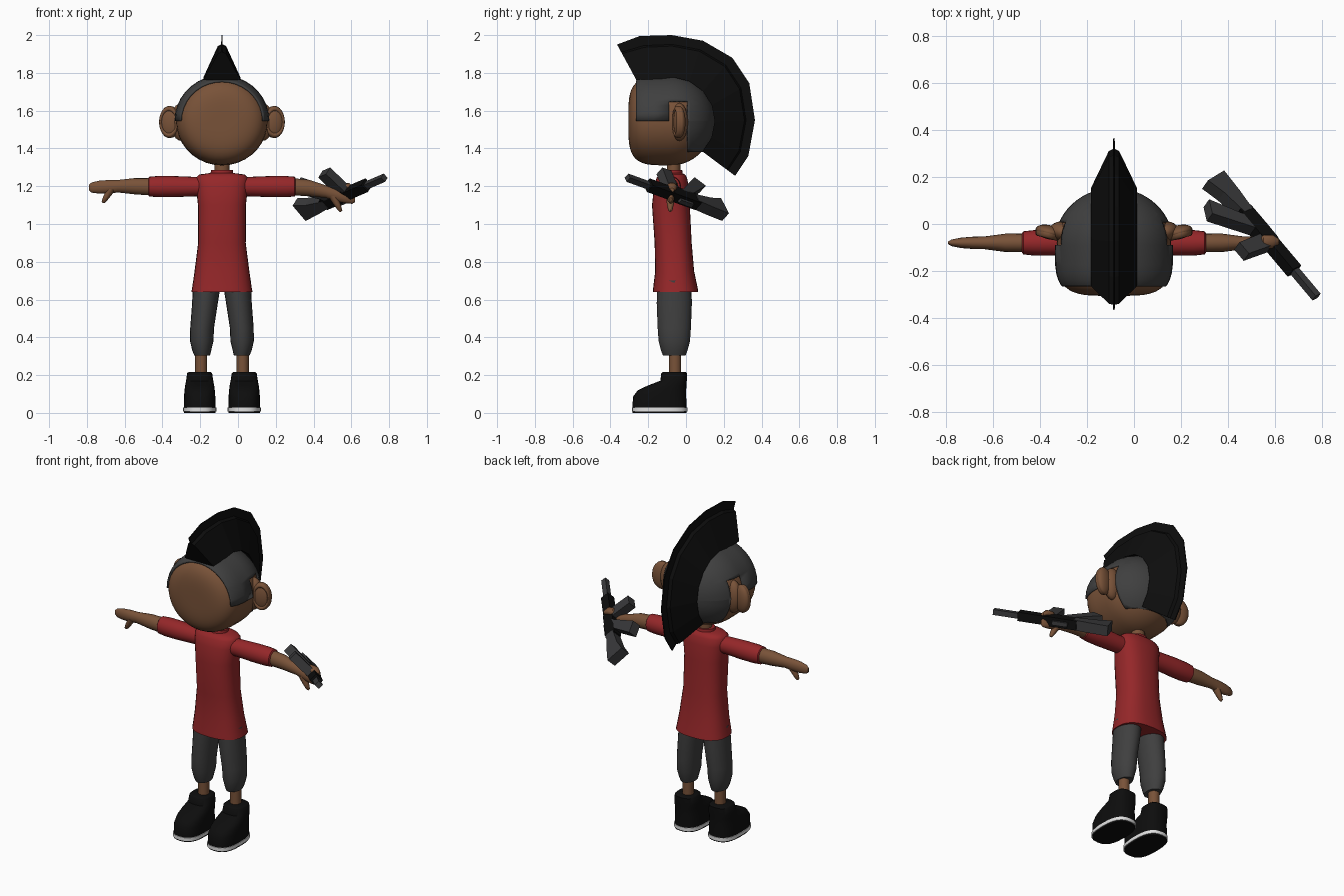
import bpy, bmesh, math
from mathutils import Vector, Matrix

old = bpy.data.objects.get("Cube")
if old:
    bpy.data.objects.remove(old, do_unlink=True)

CX = -0.085  # middle of the body
HEAD = Vector((CX, -0.08, 1.545))


def material(name, r, g, b):
    m = bpy.data.materials.new(name)
    m.use_nodes = True
    m.diffuse_color = (r, g, b, 1)
    node = m.node_tree.nodes["Principled BSDF"]
    node.inputs["Base Color"].default_value = (r, g, b, 1)
    node.inputs["Roughness"].default_value = 0.9
    return m


SKIN = material("brown skin", 0.19, 0.085, 0.04)
RED = material("red shirt", 0.3, 0.02, 0.022)
GREY = material("charcoal grey", 0.05, 0.05, 0.05)
BLACK = material("near black", 0.004, 0.004, 0.004)
WHITE = material("white sole", 0.75, 0.75, 0.75)
METAL = material("dark metal", 0.04, 0.04, 0.042)


def finish(name, bm, mat, smooth=True):
    bmesh.ops.recalc_face_normals(bm, faces=bm.faces)
    me = bpy.data.meshes.new(name)
    bm.to_mesh(me)
    bm.free()
    ob = bpy.data.objects.new(name, me)
    bpy.context.collection.objects.link(ob)
    me.materials.append(mat)
    if smooth:
        bpy.ops.object.select_all(action='DESELECT')
        ob.select_set(True)
        bpy.context.view_layer.objects.active = ob
        bpy.ops.object.shade_smooth_by_angle(angle=math.radians(45))
    return ob


def skin_rings(bm, rings):
    loops = [[bm.verts.new(p) for p in ring] for ring in rings]
    n = len(loops[0])
    for a, b in zip(loops, loops[1:]):
        for i in range(n):
            j = (i + 1) % n
            bm.faces.new((a[i], a[j], b[j], b[i]))
    bm.faces.new(loops[0])
    bm.faces.new(loops[-1])


def loft(name, rings, mat, axis="z", n=20, p=2.0):
    """Rings of (x, y, z, radius, radius) across the given axis."""
    out = []
    for x, y, z, r1, r2 in rings:
        ring = []
        for i in range(n):
            t = 2 * math.pi * i / n
            c, s = math.cos(t), math.sin(t)
            u = r1 * math.copysign(abs(c) ** (2 / p), c)
            v = r2 * math.copysign(abs(s) ** (2 / p), s)
            ring.append((x + u, y + v, z) if axis == "z" else (x, y + u, z + v))
        out.append(ring)
    bm = bmesh.new()
    skin_rings(bm, out)
    return finish(name, bm, mat)


def head_mesh(scale):
    """Round from the front, with a flattened face."""
    bm = bmesh.new()
    bmesh.ops.create_uvsphere(bm, u_segments=36, v_segments=28, radius=1)
    bmesh.ops.rotate(bm, verts=bm.verts, matrix=Matrix.Rotation(math.pi / 2, 3, 'X'))
    for v in bm.verts:
        x, y, z = v.co
        if y < 0:
            rho = min(1, math.hypot(x, z))
            y = -(1 - rho ** 4) ** 0.25
        v.co = HEAD + Vector((x * 0.243, y * 0.225, z * 0.235)) * scale
    return bm


# Head
finish("head", head_mesh(1.0), SKIN)

# Cropped hair shell, open at the face and round the ears
bm = head_mesh(1.035)
for axis, cuts in ((1, (-0.265, -0.09, 0.01)), (2, (1.38, 1.545, 1.65))):
    for c in cuts:
        co, no = Vector(), Vector()
        co[axis], no[axis] = c, 1
        bmesh.ops.bisect_plane(bm, geom=bm.verts[:] + bm.edges[:] + bm.faces[:],
                               plane_co=co, plane_no=no)


def is_hair(c):
    if c.y > 0.01:
        return c.z > 1.38
    return c.z > (1.65 if c.y > -0.09 else 1.545) and c.y > -0.265


bmesh.ops.delete(bm, geom=[f for f in bm.faces if not is_hair(f.calc_center_median())],
                 context='FACES')
hair = finish("cropped_hair", bm, GREY)
shell = hair.modifiers.new("thickness", 'SOLIDIFY')
shell.thickness = 0.012

# Mohawk: a wedge with a thin fin on its crest
crest = [(-0.365, 1.95), (-0.245, 1.995), (-0.075, 2.0), (0.09, 1.97), (0.245, 1.88),
         (0.335, 1.745), (0.365, 1.55), (0.33, 1.36), (0.26, 1.255)]
sections = []
for i, (y, z) in enumerate(crest):
    a = math.radians(130 - 174 * i / (len(crest) - 1))
    r = 0.285 if i == 0 else 0.232
    root = HEAD + Vector((0, r * math.cos(a), r * math.sin(a)))
    tip = Vector((CX, y, z))
    half = [(0, 0.098), (0.74, 0.022), (0.78, 0.004), (1, 0.003)]
    pts = [root.lerp(tip, t) + Vector((w, 0, 0)) for t, w in half]
    pts += [root.lerp(tip, t) - Vector((w, 0, 0)) for t, w in reversed(half)]
    sections.append(pts)
bm = bmesh.new()
skin_rings(bm, sections)
finish("mohawk", bm, BLACK, smooth=False)

# Neck and shirt
loft("neck", [(CX, -0.065, 1.2, 0.04, 0.036), (CX, -0.065, 1.36, 0.04, 0.036)], SKIN, n=12)
loft("collar", [(CX, -0.07, 1.255, 0.062, 0.055), (CX, -0.07, 1.285, 0.058, 0.05)], RED)
torso = [(0.64, 0.162, -0.055, 0.12), (0.66, 0.158, -0.056, 0.118), (0.75, 0.145, -0.06, 0.103),
         (0.9, 0.126, -0.068, 0.098), (1.1, 0.127, -0.08, 0.1), (1.2, 0.138, -0.077, 0.092),
         (1.245, 0.138, -0.075, 0.08), (1.262, 0.12, -0.073, 0.068), (1.27, 0.06, -0.07, 0.05)]
loft("shirt", [(CX, y, z, rx, ry) for z, rx, y, ry in torso], RED, n=28, p=2.5)

shoe = [(0.028, -0.14, 0.084, 0.143), (0.085, -0.14, 0.083, 0.141), (0.12, -0.127, 0.08, 0.128),
        (0.145, -0.1, 0.077, 0.102), (0.17, -0.066, 0.072, 0.07), (0.21, -0.063, 0.066, 0.068),
        (0.217, -0.063, 0.058, 0.06)]
trouser = [(0.305, 0.105, 0.042, 0.06), (0.33, 0.107, 0.05, 0.07), (0.38, 0.107, 0.062, 0.083),
           (0.45, 0.105, 0.063, 0.088), (0.58, 0.09, 0.068, 0.093), (0.7, 0.078, 0.075, 0.09)]
arm = [(0.37, 1.197, 0.04, 0.046), (0.46, 1.2, 0.039, 0.043), (0.55, 1.2, 0.027, 0.033),
       (0.6, 1.197, 0.026, 0.036), (0.65, 1.195, 0.022, 0.034), (0.69, 1.193, 0.014, 0.027),
       (0.705, 1.193, 0.005, 0.014)]

for s, side in ((1, "left"), (-1, "right")):
    def X(d):
        return CX + s * d

    def lower(d):  # the hand that holds the weapon hangs slightly lower
        return max(0, d - 0.42) * 0.22 if s > 0 else 0

    # Ear: a tilted oval with a raised rim
    for part, size in (("ear", (0.06, 0.03, 0.085)), ("ear_root", (0.06, 0.045, 0.1))):
        bm = bmesh.new()
        bmesh.ops.create_uvsphere(bm, u_segments=20, v_segments=12, radius=1)
        off = 0.275 if part == "ear" else 0.215
        bmesh.ops.transform(bm, verts=bm.verts, matrix=Matrix.Translation((X(off), -0.035, 1.54))
                            @ Matrix.Rotation(s * 0.25, 4, 'Z') @ Matrix.Diagonal((*size, 1)))
        finish(side + "_" + part, bm, SKIN)
    bpy.ops.mesh.primitive_torus_add(major_radius=1, minor_radius=0.22, major_segments=24,
                                     minor_segments=8)
    rim = bpy.context.object
    rim.name = side + "_ear_rim"
    rim.matrix_world = (Matrix.Translation((X(0.278), -0.042, 1.54))
                        @ Matrix.Rotation(s * 0.25, 4, 'Z')
                        @ Matrix.Diagonal((0.046, 0.09, 0.07, 1))
                        @ Matrix.Rotation(math.pi / 2, 4, 'X'))
    rim.data.materials.append(SKIN)
    bpy.ops.object.shade_smooth()

    # Sleeve, arm and thumb
    loft(side + "_sleeve", [(X(d), -0.08, 1.198, ry, rz) for d, ry, rz in
         ((0.09, 0.05, 0.05), (0.16, 0.05, 0.052), (0.26, 0.054, 0.056), (0.34, 0.054, 0.056),
          (0.385, 0.049, 0.052), (0.39, 0.042, 0.045))], RED, axis="x")
    loft(side + "_arm", [(X(d), -0.08, z - lower(d), ry, rz) for d, z, ry, rz in arm],
         SKIN, axis="x", n=16)
    loft(side + "_thumb", [(X(d), -0.083, z - lower(d), r, r) for d, z, r in
         ((0.585, 1.185, 0.025), (0.61, 1.145, 0.019), (0.625, 1.118, 0.012), (0.627, 1.11, 0.004))],
         SKIN, n=10)

    # Trouser leg, ankle, shoe and sole
    loft(side + "_trouser_leg", [(X(d), -0.062, z, rx, ry) for z, d, rx, ry in trouser], GREY)
    loft(side + "_ankle", [(X(0.11), -0.058, z, 0.032, 0.033) for z in (0.18, 0.34)], SKIN, n=10)
    loft(side + "_shoe", [(X(0.118), y, z, rx, ry) for z, y, rx, ry in shoe], BLACK, n=24, p=2.7)
    loft(side + "_sole_rim", [(X(0.118), -0.14, z, 0.088, 0.147) for z in (0.008, 0.028)],
         WHITE, n=24, p=2.7)
    loft(side + "_sole", [(X(0.118), -0.14, z, 0.083, 0.142) for z in (0, 0.009)],
         BLACK, n=24, p=2.7)

# Rifle, held on its side: forward and underside directions from the muzzle
fwd = Vector((0.62, -0.737, 0.267)).normalized()
under = Vector((-0.66, -0.305, 0.686)).normalized()
across = fwd.cross(under)
muzzle = Vector((0.775, -0.31, 1.245))


def plate(name, outline, half, mat):
    """Outline of (distance behind muzzle, distance below barrel)."""
    bm = bmesh.new()
    skin_rings(bm, [[muzzle - fwd * a + under * b + across * w for a, b in outline]
                    for w in (-half, half)])
    finish(name, bm, mat, smooth=False)


def box(a0, a1, b0, b1):
    return [(a0, b0), (a1, b0), (a1, b1), (a0, b1)]


plate("rifle_barrel", box(0, 0.17, -0.016, 0.016), 0.016, METAL)
plate("rifle_handguard", box(0.15, 0.33, -0.026, 0.028), 0.026, BLACK)
plate("rifle_receiver", box(0.31, 0.5, -0.028, 0.04), 0.028, BLACK)
plate("rifle_sight", box(0.36, 0.45, -0.045, -0.02), 0.012, METAL)
plate("rifle_magazine", [(0.29, 0.03), (0.36, 0.03), (0.365, 0.17), (0.3, 0.17)], 0.026, METAL)
plate("rifle_grip", [(0.385, 0.03), (0.46, 0.03), (0.6, 0.145), (0.535, 0.185)], 0.028, METAL)
plate("rifle_stock", [(0.48, -0.02), (0.48, 0.03), (0.6, 0.05), (0.68, 0.078), (0.69, -0.035),
                      (0.58, -0.03)], 0.03, METAL)

# Fingers curled over the rifle
loft("left_fingers", [(x, -0.075, z, ry, rz) for x, z, ry, rz in
     ((0.53, 1.19, 0.012, 0.012), (0.55, 1.2, 0.028, 0.02), (0.59, 1.195, 0.028, 0.022),
      (0.615, 1.18, 0.012, 0.012))], SKIN, axis="x", n=12)
